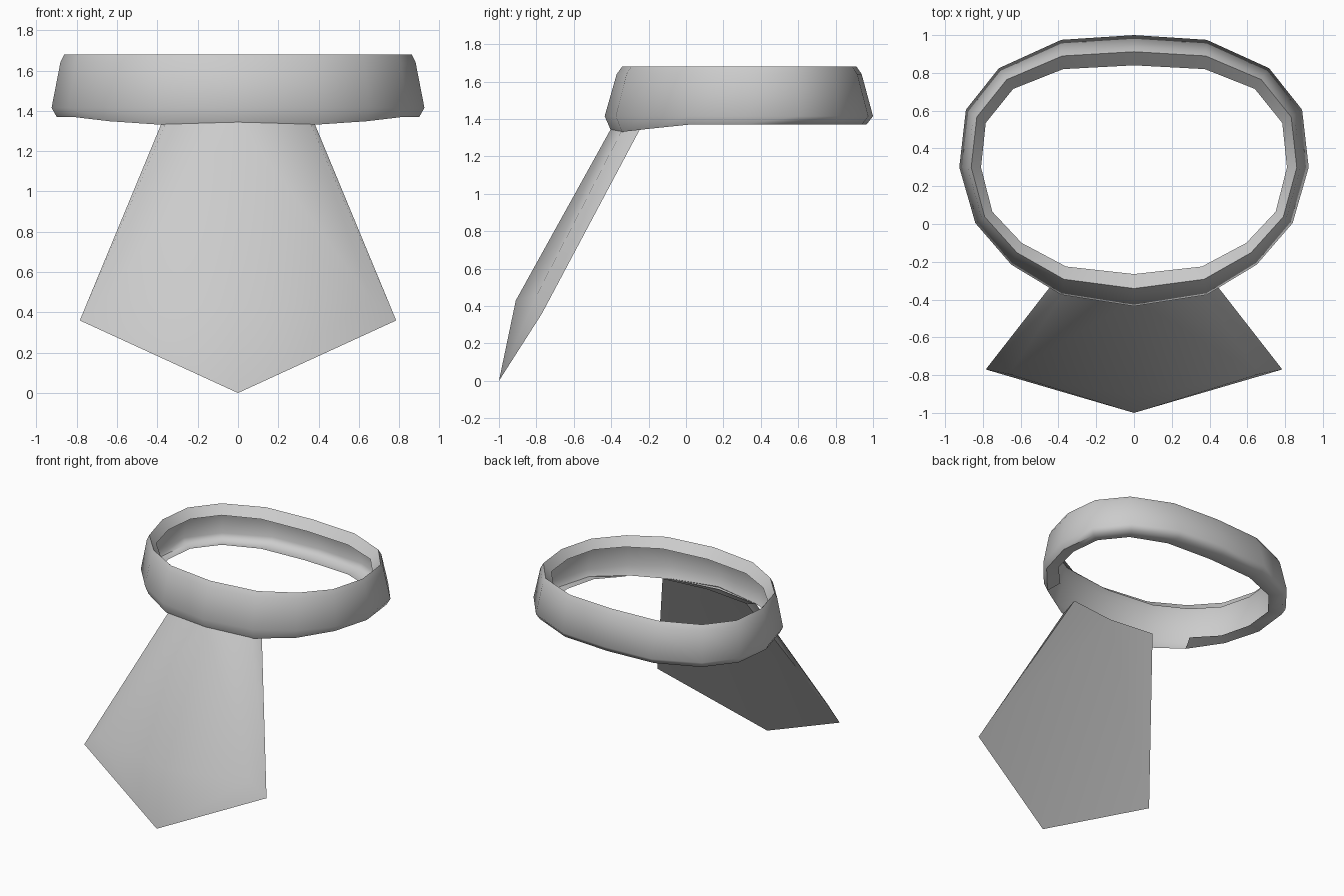
import bpy, bmesh, math

if "Cube" in bpy.data.objects:
    bpy.data.objects.remove(bpy.data.objects["Cube"])


def half_part(name, verts, faces, angle):
    """Build the right half of a part and mirror it across x = 0."""
    me = bpy.data.meshes.new(name)
    bm = bmesh.new()
    vs = [bm.verts.new(v) for v in verts]
    for f in faces:
        bm.faces.new([vs[i] for i in f])
    bm.normal_update()
    bm.to_mesh(me)
    bm.free()
    ob = bpy.data.objects.new(name, me)
    bpy.context.collection.objects.link(ob)
    mod = ob.modifiers.new("Mirror", 'MIRROR')
    mod.use_clip = True
    mod.merge_threshold = 0.001
    bpy.ops.object.select_all(action='DESELECT')
    ob.select_set(True)
    bpy.context.view_layer.objects.active = ob
    bpy.ops.object.shade_smooth_by_angle(angle=math.radians(angle))
    return ob


# Collar plan, front to back: widest outline and inner opening
outer = [(0, -.435), (.385, -.375), (.65, -.215), (.84, .005), (.925, .30),
         (.89, .605), (.715, .825), (.385, .975), (0, 1.0)]
inner = [(0, -.265), (.36, -.225), (.595, -.10), (.75, .065), (.81, .30),
         (.785, .535), (.64, .715), (.375, .82), (0, .84)]

# Collar section, open on the inside: (blend from inner to outer, height)
section = [(0, 1.385), (.78, 1.37), (1, 1.415), (.62, 1.64), (.45, 1.68), (0, 1.615)]

verts, faces = [], []
n = len(outer)
for row, (t, z) in enumerate(section):
    for (ox, oy), (ix, iy) in zip(outer, inner):
        x, y = ix + (ox - ix) * t, iy + (oy - iy) * t
        # the lower edge dips towards the front
        dip = .04 * min(1, max(0, -y / .35)) if row == 1 else 0
        verts.append((x, y, z - dip))
for r in range(len(section) - 1):
    for i in range(n - 1):
        if r == 0 and i < 2:      # the bottom lip stops at the pendant
            continue
        a, b = r * n + i, (r + 1) * n + i
        faces.append((a, a + 1, b + 1, b))
half_part("collar_ring", verts, faces, 70)

# Hanging front plate: folded back sheet and raised front panel
back = [(0, -.265, 1.385), (.36, -.225, 1.385), (.785, -.77, .36), (0, -1, 0)]
front = [(0, -.40, 1.35), (.36, -.345, 1.335), (.66, -.795, .465), (0, -.91, .43)]
faces = [(0, 3, 2, 1),                               # back
         (4, 5, 6, 7),                               # front panel
         (5, 1, 2, 6), (6, 2, 3, 7)]                 # bevelled side and bottom
half_part("hanging_plate", back + front, faces, 75)
